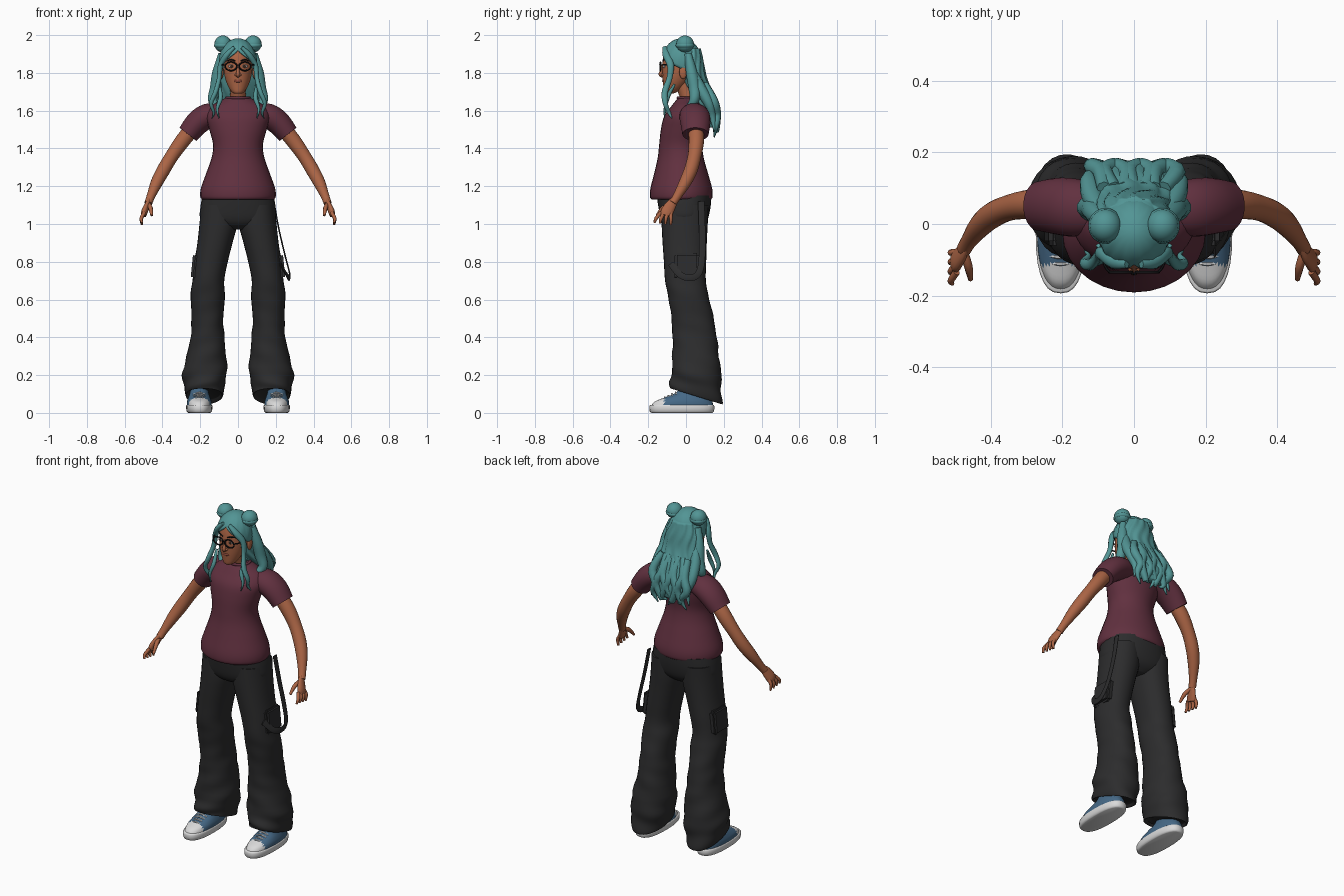
import bpy, bmesh, math
from mathutils import Vector, Matrix

if "Cube" in bpy.data.objects:
    bpy.data.objects.remove(bpy.data.objects["Cube"])


def material(name, r, g, b):
    m = bpy.data.materials.new(name)
    m.use_nodes = True
    m.diffuse_color = (r, g, b, 1)
    bsdf = m.node_tree.nodes["Principled BSDF"]
    bsdf.inputs["Base Color"].default_value = (r, g, b, 1)
    bsdf.inputs["Roughness"].default_value = 0.8
    return m


TEAL = material("teal hair", .085, .30, .30)
MAROON = material("maroon cloth", .12, .03, .05)
CHARCOAL = material("charcoal cloth", .025, .025, .026)
SKIN = material("brown skin", .41, .13, .06)
BLUE = material("denim blue", .06, .14, .24)
WHITE = material("white rubber", .7, .7, .7)
BLACK = material("black plastic", .007, .007, .008)
LIP = material("lip", .28, .07, .045)
IRIS = material("iris brown", .05, .02, .01)


def finish(bm, name, mats, mirror=False, rule=None, angle=50):
    """Turn a bmesh into a shaded object, coloured by an optional face rule."""
    bmesh.ops.recalc_face_normals(bm, faces=bm.faces[:])
    me = bpy.data.meshes.new(name)
    for m in mats:
        me.materials.append(m)
    if rule:
        for f in bm.faces:
            f.material_index = rule(f.calc_center_median())
    bm.to_mesh(me)
    bm.free()
    ob = bpy.data.objects.new(name, me)
    bpy.context.collection.objects.link(ob)
    if mirror:
        ob.modifiers.new("mirror", "MIRROR").use_mirror_merge = False
    bpy.ops.object.select_all(action="DESELECT")
    ob.select_set(True)
    bpy.context.view_layer.objects.active = ob
    bpy.ops.object.shade_smooth_by_angle(angle=math.radians(angle))
    return ob


def spline(rows, steps):
    """Smooth interpolation through rows of numbers."""
    rows = [Vector(r) for r in rows]
    out = []
    for i in range(len(rows) - 1):
        a, b = rows[max(i - 1, 0)], rows[i]
        c, d = rows[i + 1], rows[min(i + 2, len(rows) - 1)]
        for k in range(steps):
            t = k / steps
            out.append(b + (c - a) * (t / 2) + (a * 2 - b * 5 + c * 4 - d) * (t * t / 2)
                       + (b * 3 - a - c * 3 + d) * (t ** 3 / 2))
    return out + [rows[-1]]


def bridge(rings, bm=None):
    """Join rings of points into a capped tube."""
    bm = bm or bmesh.new()
    vs = [[bm.verts.new(p) for p in ring] for ring in rings]
    n = len(vs[0])
    for a, b in zip(vs, vs[1:]):
        for j in range(n):
            bm.faces.new((a[j], a[(j + 1) % n], b[(j + 1) % n], b[j]))
    bm.faces.new(vs[0])
    bm.faces.new(vs[-1])
    return bm


def loft(rows, sides=28, steps=4, power=2, ripple=None):
    """Stack ellipses given as (z, x, y, x radius, y radius, tilt)."""
    rings = []
    for z, cx, cy, rx, ry, tilt in spline(rows, steps):
        ring = []
        for j in range(sides):
            a = 2 * math.pi * j / sides
            c, s = math.cos(a), math.sin(a)
            k = 1 + (ripple(a, z) if ripple else 0)
            x = rx * k * math.copysign(abs(c) ** (2 / power), c)
            y = ry * k * math.copysign(abs(s) ** (2 / power), s)
            ring.append((cx + x, cy + y, z - tilt * y))
        rings.append(ring)
    return bridge(rings)


def tube(rows, ref=(0, 1, 0), squash=1, sides=14, steps=4, bm=None):
    """Sweep a circle along (x, y, z, radius); squash scales it along ref."""
    pts = spline(rows, steps)
    rings = []
    for i, p in enumerate(pts):
        t = (pts[min(i + 1, len(pts) - 1)] - pts[max(i - 1, 0)]).to_3d().normalized()
        a = Vector(ref)
        a = (a - t * a.dot(t)).normalized()
        b = t.cross(a)
        angles = [2 * math.pi * j / sides for j in range(sides)]
        rings.append([p.to_3d() + (a * math.cos(q) * squash + b * math.sin(q)) * p[3] for q in angles])
    return bridge(rings, bm)


def ball(pos, size, bm=None, seg=20):
    bm = bm or bmesh.new()
    mat = Matrix.Translation(pos) @ Matrix.Diagonal((*size, 1))
    bmesh.ops.create_uvsphere(bm, u_segments=seg, v_segments=seg // 2 + 2, radius=1, matrix=mat)
    return bm


def hoop(pos, rx, ry, r, axis, bm=None, n=28):
    """Closed ring; axis 'y' stands upright, 'z' lies flat."""
    bm = bm or bmesh.new()
    verts = []
    for i in range(n):
        a = 2 * math.pi * i / n
        for j in range(8):
            q = math.pi * j / 4
            u, v = (rx + r * math.cos(q)) * math.cos(a), (ry + r * math.cos(q)) * math.sin(a)
            w = r * math.sin(q)
            verts.append(bm.verts.new(Vector(pos) + Vector((u, v, w) if axis == "z" else (u, w, v))))
    for i in range(n):
        for j in range(8):
            k, m = (i + 1) % n * 8, (j + 1) % 8
            bm.faces.new((verts[i * 8 + j], verts[k + j], verts[k + m], verts[i * 8 + m]))
    return bm


# Shirt
finish(loft([(1.13, 0, -.025, .19, .158, 0), (1.145, 0, -.025, .2, .166, 0), (1.19, 0, -.025, .196, .163, 0),
             (1.27, 0, -.026, .168, .142, 0), (1.35, 0, -.028, .14, .122, 0), (1.42, 0, -.028, .132, .114, 0),
             (1.5, 0, -.018, .152, .115, 0), (1.57, 0, -.008, .168, .108, 0), (1.62, 0, .01, .148, .09, 0),
             (1.65, 0, .015, .1, .072, 0), (1.67, 0, .015, .06, .054, 0)]), "shirt", [MAROON])
finish(tube([(.09, .04, 1.585, .055), (.16, .045, 1.572, .066), (.215, .05, 1.535, .065), (.265, .05, 1.475, .057)],
            squash=1.22, sides=22), "sleeves", [MAROON], True)
finish(hoop((0, .014, 1.668), .06, .056, .008, "z"), "collar", [MAROON])

# Arms and hands
finish(tube([(.22, .05, 1.53, .04), (.29, .055, 1.445, .041), (.35, .045, 1.36, .036), (.395, .025, 1.285, .036),
             (.43, -.005, 1.22, .032), (.46, -.045, 1.15, .023), (.475, -.07, 1.11, .021)], sides=18), "arms", [SKIN], True)
hand = tube([(.468, -.058, 1.13, .019), (.48, -.08, 1.1, .029), (.495, -.1, 1.065, .034), (.5, -.107, 1.045, .03)],
            ref=(1, 0, 0), squash=.5)
for i in range(4):
    y = -.08 - .018 * i
    tube([(.496, y, 1.06, .01), (.512, y - .008 * i, 1.03, .0095), (.508, y - .011 * i, .995 + .004 * i, .006)], bm=hand, sides=8)
tube([(.475, -.08, 1.105, .012), (.463, -.12, 1.085, .012), (.457, -.155, 1.045, .007)], ref=(1, 0, 0), bm=hand, sides=8)
finish(hand, "hands", [SKIN], True)

# Trousers
finish(loft([(1.15, 0, -.01, .188, .145, 0), (1.09, 0, -.008, .199, .138, 0), (1.03, 0, -.008, .198, .125, 0),
             (.995, 0, -.008, .14, .105, 0), (.97, 0, -.005, .05, .07, 0)], power=2.3), "hips", [CHARCOAL])


def folds(a, z):
    low = max(0, .75 - z)
    return .05 * low * math.sin(3 * a + 42 * z) + .03 * low * math.sin(70 * z + a)


finish(loft([(1.1, .1, -.005, .095, .125, 0), (1, .104, -.007, .1, .122, 0), (.9, .122, -.007, .093, .117, 0),
             (.8, .142, -.005, .088, .112, 0), (.7, .157, -.003, .084, .108, 0), (.62, .16, .012, .091, .107, 0),
             (.5, .162, .035, .084, .112, 0), (.38, .162, .047, .092, .118, 0), (.22, .175, .055, .117, .13, .05),
             (.14, .179, .052, .107, .137, .15), (.09, .18, .05, .098, .138, .3), (.105, .18, .05, .085, .12, .3)],
            steps=6, power=2.2, ripple=folds), "trouser_legs", [CHARCOAL], True, angle=60)

# Cargo pockets and hanging strap
pocket = bmesh.new()
bmesh.ops.create_cube(pocket, size=1, matrix=Matrix.Translation((.222, .005, .775))
                      @ Matrix.Rotation(-.1, 4, "Y") @ Matrix.Diagonal((.045, .13, .14, 1)))
bmesh.ops.bevel(pocket, geom=pocket.edges[:], offset=.012, segments=2, affect="EDGES")
finish(pocket, "cargo_pockets", [CHARCOAL], True)
finish(tube([(.19, .08, 1.12, .018), (.215, .085, .98, .018), (.25, .085, .83, .018), (.272, .07, .745, .018),
             (.272, .03, .715, .018), (.258, -.03, .73, .018), (.225, -.08, .79, .018)],
            ref=(1, 0, 0), squash=.22, sides=10), "strap", [CHARCOAL])

# Shoes: rubber sole and toe, blue upper, white laces
finish(loft([(0, .205, -.022, .058, .16, 0), (.008, .205, -.022, .067, .17, 0), (.035, .205, -.022, .07, .172, 0),
             (.042, .205, -.022, .066, .167, 0)], power=2.5, steps=2), "shoe_soles", [WHITE], True)
finish(loft([(.035, .205, -.02, .066, .166, 0), (.06, .205, -.013, .065, .152, 0), (.08, .205, .005, .059, .123, 0),
             (.105, .205, .03, .05, .086, 0), (.15, .205, .05, .044, .06, 0)], power=2.3, sides=40), "shoe_uppers",
       [BLUE, WHITE], True, lambda c: 1 if c.y < -.115 else 0)
laces = bmesh.new()
for i in range(4):
    y, z = -.108 + .019 * i, .083 + .0085 * i
    tube([(.173, y, z - .012, .005), (.205, y - .004, z, .005), (.237, y, z - .012, .005)], bm=laces, sides=6)
finish(laces, "shoe_laces", [WHITE], True)

# Head, neck, ears and nose
finish(tube([(0, .03, 1.61, .046), (0, .005, 1.69, .042), (0, -.025, 1.77, .044)]), "neck", [SKIN])
finish(loft([(1.69, 0, -.09, .018, .018, 0), (1.7, 0, -.08, .034, .036, 0), (1.73, 0, -.063, .053, .057, 0),
             (1.775, 0, -.047, .069, .077, 0), (1.83, 0, -.035, .077, .091, 0), (1.89, 0, -.028, .076, .091, 0),
             (1.93, 0, -.025, .062, .077, 0), (1.955, 0, -.025, .03, .04, 0)], sides=36), "head", [SKIN])
finish(ball((.088, -.015, 1.805), (.011, .021, .037)), "ears", [SKIN], True)
nose = tube([(0, -.122, 1.845, .006), (0, -.129, 1.815, .008), (0, -.134, 1.792, .011), (0, -.122, 1.782, .008)], sides=10)
for s in (-1, 1):
    ball((.01 * s, -.124, 1.789), (.008, .009, .007), nose, 10)
finish(nose, "nose", [SKIN], angle=80)

# Face details
finish(ball((.034, -.116, 1.835), (.016, .007, .0085)), "eyes", [WHITE], True)
finish(ball((.034, -.1215, 1.835), (.0075, .003, .0078), seg=14), "irises", [IRIS], True)
finish(tube([(.014, -.122, 1.862, .003), (.037, -.118, 1.87, .004), (.06, -.097, 1.862, .002)], sides=8), "eyebrows", [BLACK], True)
finish(ball((0, -.119, 1.757), (.022, .007, .008)), "lips", [LIP])
rims = hoop((.037, -.135, 1.835), .031, .023, .004, "y")
tube([(.068, -.135, 1.842, .004), (.085, -.105, 1.842, .004), (.09, -.02, 1.838, .004)], bm=rims, sides=6)
tube([(0, -.139, 1.842, .0035), (.008, -.137, 1.84, .0035)], bm=rims, sides=6)
finish(rims, "glasses", [BLACK], True)

# Hair cap with a hairline that drops from the brow to the nape
cap = bmesh.new()
rows = []
for j in range(48):
    a = -math.pi + 2 * math.pi * j / 48
    end = math.radians(60 + 85 * (abs(a) / math.pi) ** .8)
    col = []
    for i in range(1, 15):
        t = end * i / 14
        k = 1 + .02 * math.sin(14 * abs(a) + 5 * t) * math.sin(t)
        col.append(cap.verts.new((.1 * k * math.sin(t) * math.sin(a), -.023 - .107 * k * math.sin(t) * math.cos(a),
                                  1.86 + .123 * math.cos(t))))
    rows.append(col)
crown = cap.verts.new((0, -.023, 1.983))
for a, b in zip(rows, rows[1:] + rows[:1]):
    cap.faces.new((crown, a[0], b[0]))
    for i in range(13):
        cap.faces.new((a[i], a[i + 1], b[i + 1], b[i]))
ob = finish(cap, "hair_cap", [TEAL], angle=70)
thick = ob.modifiers.new("thickness", "SOLIDIFY")
thick.thickness, thick.offset = .01, -1

# Long wavy hair down the back
finish(loft([(1.93, 0, .02, .07, .055, 0), (1.86, 0, .03, .098, .062, 0), (1.78, 0, .045, .108, .062, 0),
             (1.7, 0, .078, .118, .06, 0), (1.62, 0, .118, .118, .052, 0), (1.56, 0, .137, .1, .04, 0),
             (1.51, 0, .145, .075, .022, 0)], sides=64, steps=5,
            ripple=lambda a, z: .055 * math.sin(11 * a + 3 * math.sin(22 * z))), "back_hair", [TEAL], angle=80)

# Loose locks
tips = bmesh.new()
for i in range(7):
    x = -.105 + .035 * i
    sway = .014 * (-1) ** i
    drop = .03 * (i % 3)
    tube([(x * .8, .1, 1.74, .02), (x + sway, .145, 1.65, .026), (x - sway, .162, 1.58, .023),
          (x * .9 + sway, .158, 1.52 - drop / 2, .016), (x * .9 - sway, .15, 1.46 + drop, .003)], bm=tips, sides=8)
finish(tips, "back_locks", [TEAL], angle=80)
locks = tube([(.02, -.112, 1.935, .012), (.06, -.105, 1.895, .02), (.092, -.082, 1.84, .019), (.1, -.088, 1.77, .016),
              (.118, -.112, 1.7, .017), (.142, -.11, 1.64, .014), (.128, -.09, 1.59, .01), (.138, -.075, 1.56, .002)],
             ref=(1, 0, 0), squash=.75, sides=10)
tube([(.085, .01, 1.9, .02), (.108, .03, 1.8, .03), (.118, .045, 1.72, .032), (.135, .045, 1.66, .026),
      (.122, .02, 1.62, .018), (.14, 0, 1.58, .004)], bm=locks, sides=10)
tube([(.09, .03, 1.82, .02), (.115, .075, 1.72, .03), (.125, .12, 1.64, .026), (.11, .14, 1.57, .018),
      (.125, .15, 1.49, .003)], bm=locks, sides=10)
tube([(.1, -.06, 1.74, .006), (.092, -.098, 1.67, .012), (.11, -.11, 1.61, .008), (.1, -.115, 1.56, .002)], bm=locks, sides=8)
finish(locks, "side_locks", [TEAL], True, angle=80)

# Twin buns with coiled bands
buns = ball((.08, -.005, 1.953), (.045, .047, .045))
hoop((.08, -.005, 1.945), .036, .038, .012, "z", buns)
hoop((.08, -.005, 1.968), .024, .026, .012, "z", buns)
finish(buns, "hair_buns", [TEAL], True)
